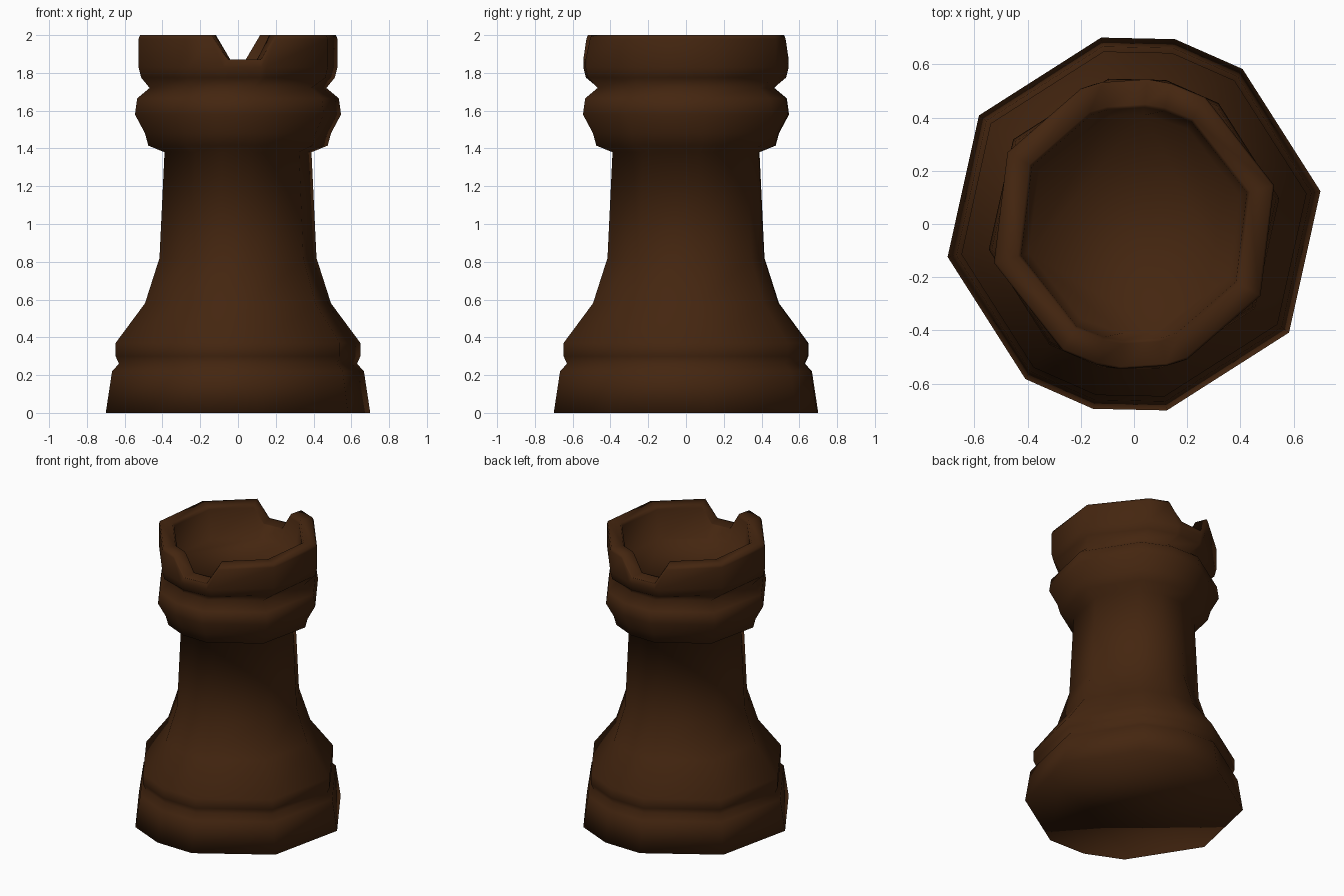
import bpy, bmesh, math

if "Cube" in bpy.data.objects:
    bpy.data.objects.remove(bpy.data.objects["Cube"])

# single dark wood colour
wood = bpy.data.materials.new("dark_brown")
wood.diffuse_color = (0.058, 0.019, 0.005, 1)
wood.use_nodes = True
wood.node_tree.nodes["Principled BSDF"].inputs["Base Color"].default_value = wood.diffuse_color

# column angles for half a turn (the other half repeats at +180)
BODY = [10, 55, 77.5, 77.5, 100, 100, 145]
CROWN = [15.5, 60.6, 75, 84.7, 103, 111.5, 150.5]
BAND = [15.5, 60.6, 82, 84.7, 103, 106, 150.5]
NOTCH_Z = 1.87
NOTCH_COLUMNS = (3, 4)

# (radius, height, angles) from the foot to the bowl floor
profile = [
    # base and ledge
    (0.711, 0.00, BODY), (0.677, 0.22, BODY), (0.640, 0.26, BODY),
    (0.658, 0.30, BODY), (0.658, 0.37, BODY),
    # shaft
    (0.500, 0.58, BODY), (0.422, 0.82, BODY), (0.395, 1.38, BODY),
    # collar and groove
    (0.482, 1.415, BODY), (0.500, 1.48, BODY), (0.554, 1.58, BODY),
    (0.542, 1.665, BODY), (0.475, 1.72, BODY),
    # notched crown
    (0.532, 1.775, BAND), (0.546, 1.83, BAND), (0.546, 1.98, CROWN),
    (0.538, 2.00, CROWN), (0.452, 2.00, CROWN), (0.440, 1.98, CROWN),
    # bowl
    (0.410, 1.78, BAND),
]

bm = bmesh.new()
rings = []
for r, z, angles in profile:
    ring = []
    for turn in (0, 180):
        for i, a in enumerate(angles):
            t = math.radians(a + turn)
            h = min(z, NOTCH_Z) if i in NOTCH_COLUMNS else z
            ring.append(bm.verts.new((r * math.cos(t), r * math.sin(t), h)))
    rings.append(ring)

# walls between rings, plus the bottom and bowl floor
for low, high in zip(rings, rings[1:]):
    for i in range(len(low)):
        j = (i + 1) % len(low)
        bm.faces.new((low[i], low[j], high[j], high[i]))
bm.faces.new(rings[0][::-1])
bm.faces.new(rings[-1])
bmesh.ops.remove_doubles(bm, verts=bm.verts[:], dist=0.0005)
bmesh.ops.recalc_face_normals(bm, faces=bm.faces[:])
for f in bm.faces:
    f.smooth = True

mesh = bpy.data.meshes.new("castle_tower_piece")
bm.to_mesh(mesh)
bm.free()
mesh.materials.append(wood)
tower = bpy.data.objects.new("castle_tower_piece", mesh)
bpy.context.collection.objects.link(tower)
